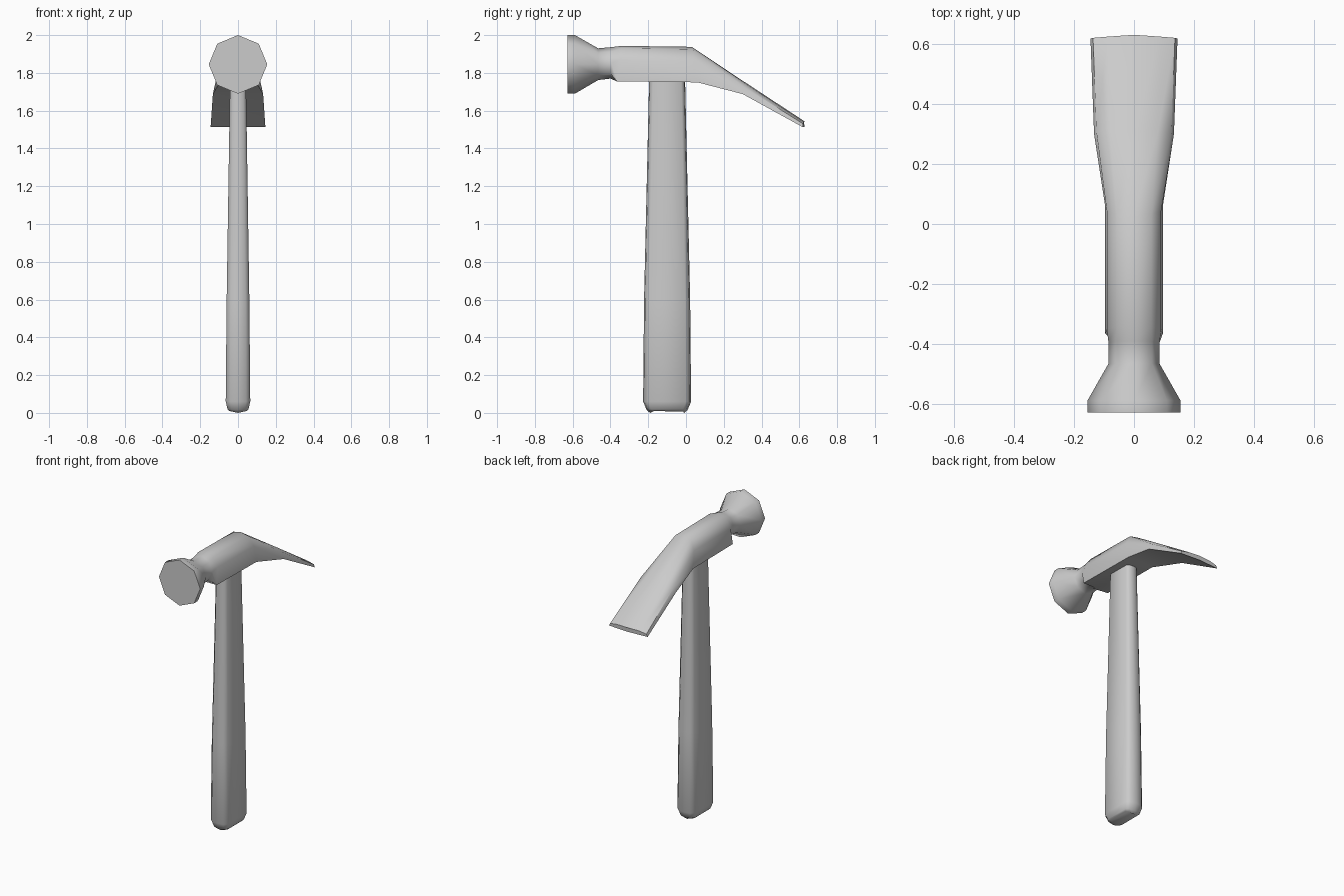
import bpy, bmesh, math

if "Cube" in bpy.data.objects:
    bpy.data.objects.remove(bpy.data.objects["Cube"])


def loft(name, rings, angle):
    """Skin a list of equal-length vertex rings and cap both ends."""
    bm = bmesh.new()
    loops = [[bm.verts.new(p) for p in ring] for ring in rings]
    for a, b in zip(loops, loops[1:]):
        for i in range(len(a)):
            j = (i + 1) % len(a)
            bm.faces.new((a[i], a[j], b[j], b[i]))
    bm.faces.new(loops[0])
    bm.faces.new(loops[-1])
    bmesh.ops.recalc_face_normals(bm, faces=bm.faces)
    mesh = bpy.data.meshes.new(name)
    bm.to_mesh(mesh)
    bm.free()
    obj = bpy.data.objects.new(name, mesh)
    bpy.context.collection.objects.link(obj)
    bpy.ops.object.select_all(action='DESELECT')
    obj.select_set(True)
    bpy.context.view_layer.objects.active = obj
    bpy.ops.object.shade_smooth_by_angle(angle=math.radians(angle))
    return obj


def head_ring(y_top, y_bot, w, z_top, z_bot, flat, bulge=0.0):
    """Eight-sided section: a plain octagon, or a domed top with a flat underside."""
    h = z_top - z_bot
    if flat:
        half = [(0, 1), (0.6, 0.93), (0.94, 0.6), (1.0, 0.0), (0, 0)]
    else:
        half = [(0, 1), (0.707, 0.854), (1, 0.5), (0.707, 0.146), (0, 0)]
    pts = half + [(-x, z) for x, z in half[3:0:-1]]
    return [(x * w, y_bot + (y_top - y_bot) * z + bulge * (1 - abs(x)), z_bot + h * z)
            for x, z in pts]


# Head: octagonal striking face, neck, body and bent claw
head_sections = [
    (-0.627, -0.627, 0.155, 2.0, 1.69, False),
    (-0.588, -0.588, 0.155, 2.0, 1.69, False),
    (-0.465, -0.465, 0.085, 1.93, 1.762, False),
    (-0.39, -0.40, 0.085, 1.937, 1.77, False),
    (-0.34, -0.365, 0.096, 1.943, 1.755, True),
    (0.03, 0.06, 0.096, 1.938, 1.75, True),
    (0.31, 0.30, 0.133, 1.752, 1.688, True),
    (0.62, 0.618, 0.145, 1.542, 1.513, True, 0.01),
]
loft("hammer_head", [head_ring(*s) for s in head_sections], 50)


def handle_ring(z, hx, hy, dip=0.0):
    """Flat-sided section with rounded front and back edges."""
    q = [(0, 1), (0.65, 0.95), (1, 0.78)]
    half = q + [(x, -y) for x, y in reversed(q)]
    pts = half + [(-x, y) for x, y in half[4:0:-1]]
    return [(x * hx, -0.1 + y * hy, z + dip * abs(x)) for x, y in pts]


# Handle: tapered shaft with a chamfered butt
loft("handle", [
    handle_ring(0.0, 0.045, 0.09, 0.01),
    handle_ring(0.015, 0.055, 0.108, 0.004),
    handle_ring(0.06, 0.065, 0.127),
    handle_ring(0.60, 0.060, 0.122),
    handle_ring(1.77, 0.042, 0.095),
], 50)
